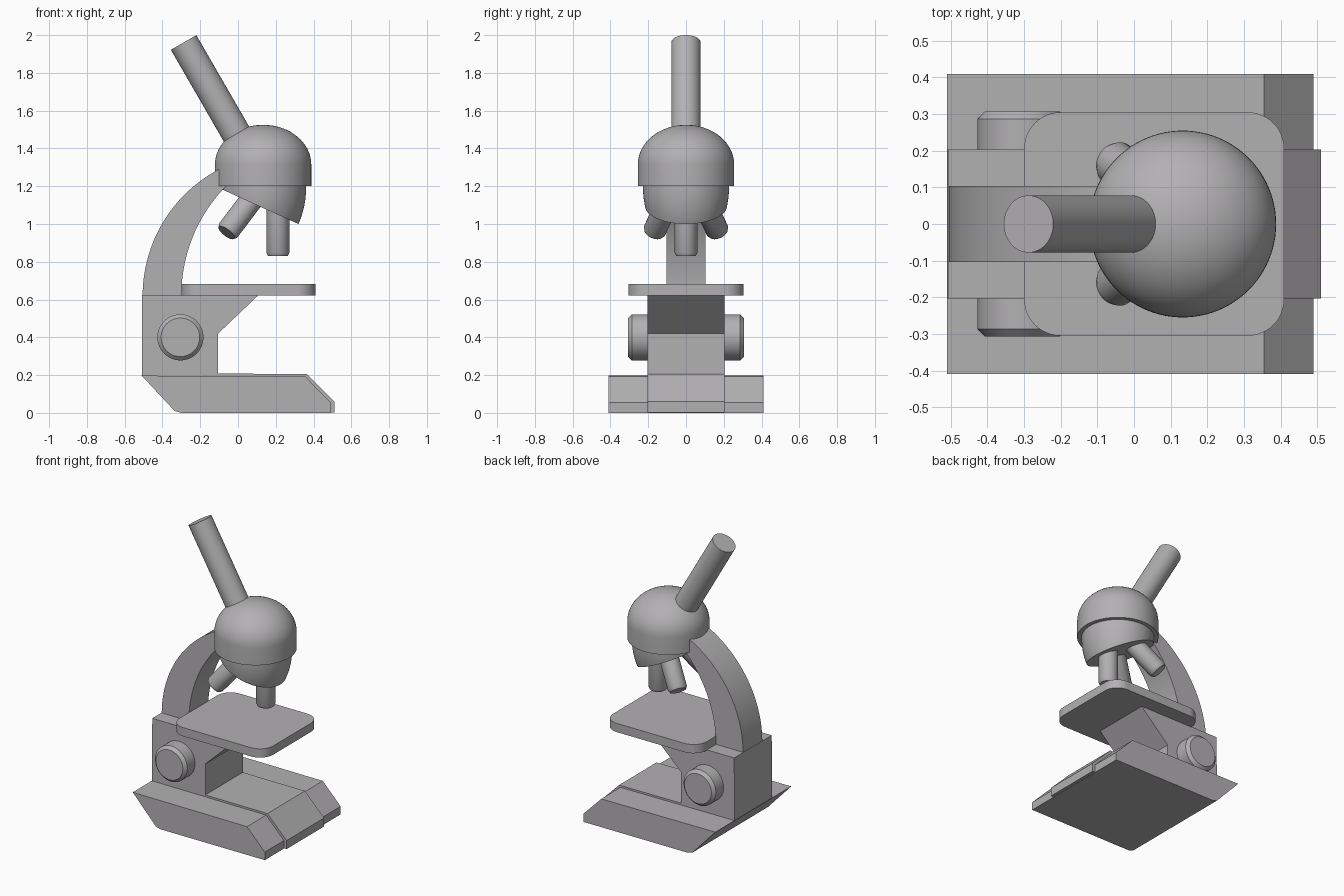
import bpy, bmesh, math
from mathutils import Vector, Matrix

if "Cube" in bpy.data.objects:
    bpy.data.objects.remove(bpy.data.objects["Cube"])

grey = bpy.data.materials.new("light_grey")
grey.diffuse_color = (0.45, 0.44, 0.45, 1)
grey.use_nodes = True
grey.node_tree.nodes["Principled BSDF"].inputs["Base Color"].default_value = grey.diffuse_color


def finish(bm, name, smooth=True):
    bmesh.ops.recalc_face_normals(bm, faces=bm.faces[:])
    me = bpy.data.meshes.new(name)
    bm.to_mesh(me)
    bm.free()
    me.materials.append(grey)
    if smooth:
        for p in me.polygons:
            p.use_smooth = True
        me.set_sharp_from_angle(angle=math.radians(30))
    ob = bpy.data.objects.new(name, me)
    bpy.context.collection.objects.link(ob)
    return ob


def prism(name, pts, half, smooth=False):
    """Extrude an x/z profile symmetrically along y."""
    bm = bmesh.new()
    f = bm.faces.new([bm.verts.new((x, -half, z)) for x, z in pts])
    r = bmesh.ops.extrude_face_region(bm, geom=[f])
    bmesh.ops.translate(bm, vec=(0, 2 * half, 0),
                        verts=[v for v in r["geom"] if isinstance(v, bmesh.types.BMVert)])
    return finish(bm, name, smooth)


def lathe_bm(profile, origin, axis, n=64):
    """Closed solid of revolution from (radius, distance along axis) rings."""
    bm = bmesh.new()
    rings = []
    for r, h in profile:
        if r < 1e-5:
            rings.append([bm.verts.new((0, 0, h))])
        else:
            rings.append([bm.verts.new((r * math.cos(2 * math.pi * i / n),
                                        r * math.sin(2 * math.pi * i / n), h)) for i in range(n)])
    for a, b in zip(rings, rings[1:]):
        for i in range(n):
            j = (i + 1) % n
            vs = [a[i], a[j]] if len(a) > 1 else [a[0]]
            vs += [b[j], b[i]] if len(b) > 1 else [b[0]]
            bm.faces.new(vs)
    for ring in (rings[0], rings[-1]):
        if len(ring) > 1:
            bm.faces.new(ring)
    rot = Vector((0, 0, 1)).rotation_difference(Vector(axis)).to_matrix().to_4x4()
    bm.transform(Matrix.Translation(origin) @ rot)
    return bm


def arc(cx, cz, r, a0, a1, n):
    return [(cx + r * math.cos(math.radians(a0 + (a1 - a0) * i / n)),
             cz + r * math.sin(math.radians(a0 + (a1 - a0) * i / n))) for i in range(n + 1)]


# Wide foot, and the raised centre block with its column
prism("foot", [(-.51, .197), (-.335, .01), (-.3, 0), (.49, 0), (.49, .055), (.355, .193)], .41)
prism("column", [(-.509, .197), (-.507, .625), (.11, .625), (-.105, .42), (-.105, .208),
                 (.365, .206), (.51, .06), (.51, .002), (-.3, .012), (-.333, .014)], .203)

# Curved arm
outer = arc(.252, .62, .757, 180, 113, 24)
inner = arc(.53, .62, .83, 132, 180, 24)
prism("arm", outer + inner, .104, True)

# Focus knobs on both sides
for side, label in ((-1, "front"), (1, "back")):
    finish(lathe_bm([(.122, .19), (.122, .287), (.102, .307)], (-.305, 0, .4), (0, side, 0)),
           "focus_knob_" + label)

# Stage plate with rounded corners
bm = bmesh.new()
pts = []
for cx, cy, a in ((.31, .205, 0), (-.2, .205, 90), (-.2, -.205, 180), (.31, -.205, 270)):
    pts += arc(cx, cy, .1, a, a + 90, 12)
f = bm.faces.new([bm.verts.new((x, y, .622)) for x, y in pts])
r = bmesh.ops.extrude_face_region(bm, geom=[f])
bmesh.ops.translate(bm, vec=(0, 0, .06),
                    verts=[v for v in r["geom"] if isinstance(v, bmesh.types.BMVert)])
finish(bm, "stage")

# Domed head
dome = [(.255, 1.2)] + [(.255 * math.cos(t * math.pi / 32), 1.315 + .21 * math.sin(t * math.pi / 32))
                        for t in range(17)]
finish(lathe_bm(dome, (.133, 0, 0), (0, 0, 1), 96), "head")

# Nosepiece: rounded body cut by a sloping plane
bowl = [(.228, 1.21)] + [(.228 * math.cos(t * math.pi / 32), 1.2 - .35 * math.sin(t * math.pi / 32))
                         for t in range(17)]
bm = lathe_bm(bowl, (.133, 0, 0), (0, 0, 1), 96)
down = Vector((-.19, 0, -.42)).normalized()
cut = bmesh.ops.bisect_plane(bm, geom=bm.verts[:] + bm.edges[:] + bm.faces[:],
                             plane_co=(.32, 0, 1.0), plane_no=down, clear_outer=True)
bmesh.ops.contextual_create(bm, geom=[e for e in cut["geom_cut"] if isinstance(e, bmesh.types.BMEdge)])
finish(bm, "nosepiece")

# Three objectives spread around the nosepiece axis
for k in range(3):
    d = Matrix.Rotation(math.radians(120 * k), 3, down) @ Vector((0, 0, -1))
    finish(lathe_bm([(.061, .2), (.061, .465), (.052, .482)], (.211, 0, 1.313), d, 48),
           "objective_%d" % (k + 1))

# Eyepiece tube
finish(lathe_bm([(.078, 0), (.078, .72)], (-.288, 0, 1.961), (.5, 0, -.866)), "eyepiece_tube")
